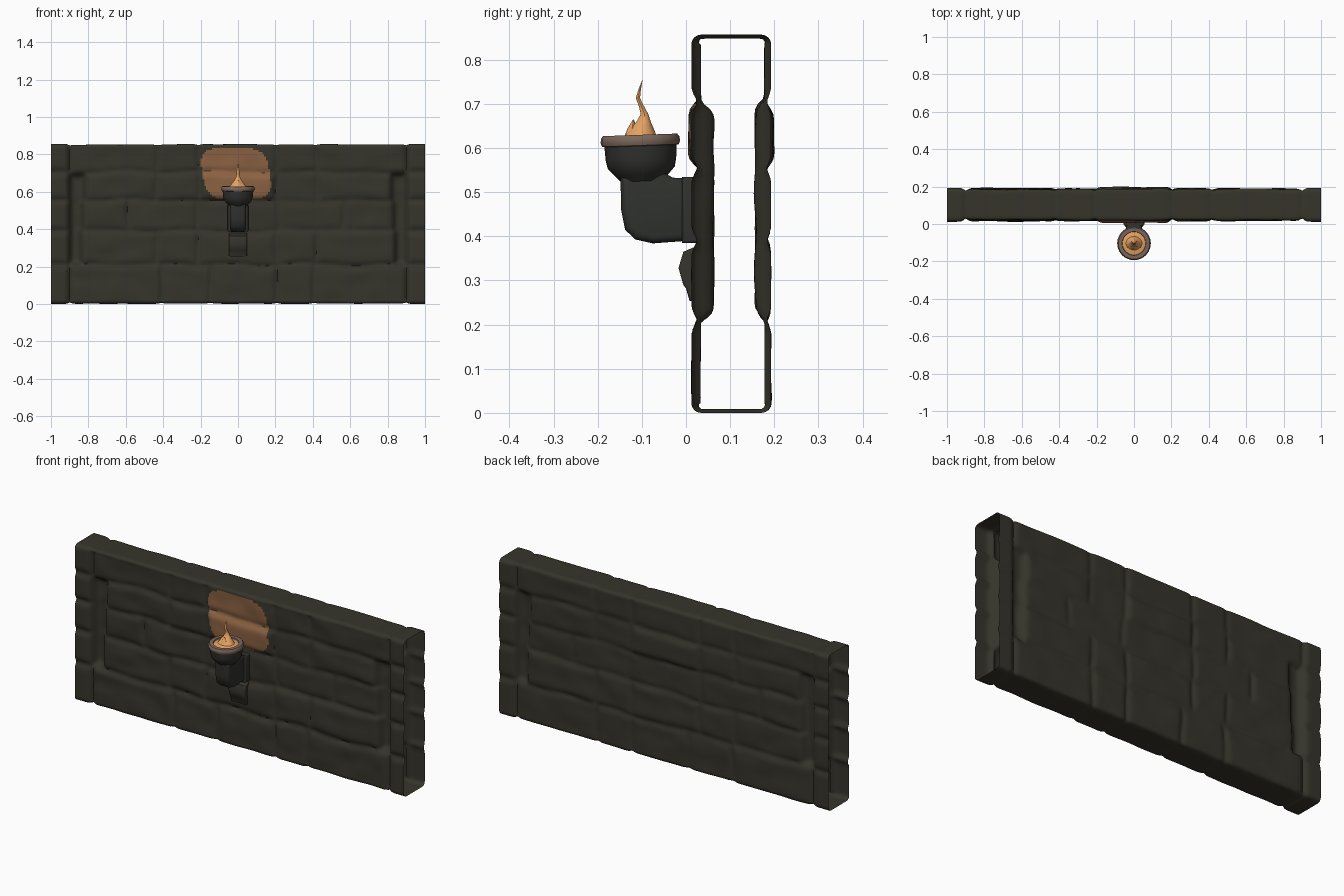
import bpy, bmesh, math, random
from mathutils import Vector, Matrix, noise

if "Cube" in bpy.data.objects:
    bpy.data.objects.remove(bpy.data.objects["Cube"])

random.seed(4)


def material(name, rgb):
    m = bpy.data.materials.new(name)
    m.diffuse_color = (*rgb, 1)
    m.use_nodes = True
    m.node_tree.nodes["Principled BSDF"].inputs["Base Color"].default_value = m.diffuse_color
    return m


STONE = material("dark_stone", (0.036, 0.034, 0.024))
GLOW = material("warm_brown_stain", (0.255, 0.120, 0.054))
METAL = material("charcoal_metal", (0.030, 0.032, 0.027))
RIM = material("grey_brown_rim", (0.195, 0.135, 0.102))
FLAME = material("flame_orange", (0.82, 0.38, 0.13))


def finish(name, bm, mats, angle=40):
    me = bpy.data.meshes.new(name)
    bm.to_mesh(me)
    bm.free()
    ob = bpy.data.objects.new(name, me)
    bpy.context.collection.objects.link(ob)
    for m in mats:
        me.materials.append(m)
    bpy.ops.object.select_all(action='DESELECT')
    ob.select_set(True)
    bpy.context.view_layer.objects.active = ob
    bpy.ops.object.shade_smooth_by_angle(angle=math.radians(angle))
    return ob


def loft(name, rings, mat, sides=24, cap=True, tilt=0):
    """Stacked ellipses: each ring is (y, z, rx, ry)."""
    bm = bmesh.new()
    loops = []
    for y, z, rx, ry in rings:
        loops.append([bm.verts.new((rx * math.cos(a), y + ry * math.sin(a), z))
                      for a in (2 * math.pi * k / sides for k in range(sides))])
    for lo, hi in zip(loops, loops[1:]):
        for k in range(sides):
            n = (k + 1) % sides
            bm.faces.new((lo[k], lo[n], hi[n], hi[k]))
    if cap:
        bm.faces.new(loops[0][::-1])
        bm.faces.new(loops[-1])
    c = Vector((0, -0.103, 0.6))
    bmesh.ops.rotate(bm, verts=bm.verts, cent=c, matrix=Matrix.Rotation(tilt, 3, 'X'))
    return finish(name, bm, [mat])


def side_profile(name, pts, half, mat, bevel):
    """Extrude a (y, z) outline across x and round its edges."""
    bm = bmesh.new()
    a = [bm.verts.new((-half, y, z)) for y, z in pts]
    b = [bm.verts.new((half, y, z)) for y, z in pts]
    bm.faces.new(a)
    bm.faces.new(b[::-1])
    for k in range(len(pts)):
        n = (k + 1) % len(pts)
        bm.faces.new((a[n], a[k], b[k], b[n]))
    bmesh.ops.recalc_face_normals(bm, faces=bm.faces)
    rim = [e for e in bm.edges if abs(e.verts[0].co.x - e.verts[1].co.x) < 1e-6]
    bmesh.ops.bevel(bm, geom=rim, offset=bevel, segments=3, profile=0.5, affect='EDGES')
    return finish(name, bm, [mat])


# Stone courses: heights and vertical joints of each row, bottom to top
ROW_Z = [-0.5, 0.21, 0.39, 0.555, 0.705, 1.4]
JOINTS = [
    [-1.5, -0.9, -0.41, -0.14, 0.2, 0.41, 0.9, 1.5],
    [-1.5, -0.9, -0.84, -0.43, -0.21, 0.2, 0.42, 0.84, 0.9, 1.5],
    [-1.5, -0.9, -0.83, -0.58, -0.22, 0.22, 0.56, 0.83, 0.9, 1.5],
    [-1.5, -0.9, -0.82, -0.43, -0.21, 0.21, 0.42, 0.82, 0.9, 1.5],
    [-1.5, -0.9, -0.43, -0.21, 0.21, 0.42, 0.9, 1.5]]
BASE = [[random.uniform(0.002, 0.014) for _ in row] for row in JOINTS]
GROOVE = 0.027


def depth(x, z, seed):
    """How far the stone surface sits behind the wall's outer face."""
    wob = noise.noise(Vector((x * 4, z * 4, seed)))
    zz = z + 0.02 * wob * (abs(x) < 0.9)
    xx = x + 0.015 * noise.noise(Vector((x * 3, z * 5, seed + 9))) * (abs(x) < 0.8)
    r = next(k for k in range(5) if zz < ROW_Z[k + 1])
    row = JOINTS[r]
    c = next(k for k in range(len(row) - 1) if xx < row[k + 1])
    dx = min(xx - row[c], row[c + 1] - xx)
    dz = min(zz - ROW_Z[r], ROW_Z[r + 1] - zz)
    base = BASE[r][c]
    if abs(xx) > 0.9:
        base = 0.0
    elif 0 < r < 4 and abs(xx) > 0.815 and row[c + 1] - row[c] < 0.1:
        base = 0.052                                  # sunken strip beside end piers
        dz = min(zz - ROW_Z[1], ROW_Z[4] - zz)
    elif r == 3 and abs(xx) < 0.21:
        base = -0.006                                 # proud block behind the flame
    s = min(1.0, max(0.0, min(dx, dz)) / 0.036)
    rnd = math.sqrt(1 - (1 - s) ** 2)
    bump = 0.007 * noise.noise(Vector((x * 7, z * 11, seed + 3))) if abs(x) < 0.9 else 0
    return GROOVE + (base + bump - GROOVE) * rnd


def wall_outline():
    """Rounded rectangle in y-z as (y, z, normal y, normal z)."""
    y0, y1, z0, z1, r = 0.012, 0.193, 0.0, 0.857, 0.022
    corners = [(y0 + r, z0 + r, 270), (y0 + r, z1 - r, 180),
               (y1 - r, z1 - r, 90), (y1 - r, z0 + r, 0)]
    arcs = []
    for cy, cz, a0 in corners:
        arc = []
        for k in range(5):
            a = math.radians(a0 - 22.5 * k)
            arc.append((cy + r * math.cos(a), cz + r * math.sin(a), math.cos(a), math.sin(a)))
        arcs.append(arc)
    pts = []
    for k, arc in enumerate(arcs):
        nxt = arcs[(k + 1) % 4][0]
        n = 72 if k % 2 == 0 else 10
        pts += arc
        for j in range(1, n):
            pts.append(tuple(p + (q - p) * j / n for p, q in zip(arc[-1], nxt)))
    return pts


# Hollow stone wall, open at both ends
outline = wall_outline()
NX, NP = 200, len(outline)
grid = []
for i in range(NX + 1):
    x = -1 + 2 * i / NX
    col = []
    for y, z, ny, nz in outline:
        k = abs(ny) * (1.0 if ny < 0 else 0.72) + abs(nz) * 0.4
        k /= abs(ny) + abs(nz)
        col.append(k * depth(x, z, 0.0 if ny < 0.01 else 20.0))
    grid.append(col)
for _ in range(1):                                    # soften the carved steps
    grid = [[(2 * grid[i][j] + grid[max(i - 1, 0)][j] + grid[min(i + 1, NX)][j]
              + grid[i][j - 1] + grid[i][(j + 1) % NP]) / 6
             for j in range(NP)] for i in range(NX + 1)]
bm = bmesh.new()
vs = [[bm.verts.new((-1 + 2 * i / NX, p[0] - p[2] * d, max(0, p[1] - p[3] * d)))
       for p, d in zip(outline, grid[i])] for i in range(NX + 1)]
for i in range(NX):
    for j in range(NP):
        n = (j + 1) % NP
        f = bm.faces.new((vs[i][j], vs[i + 1][j], vs[i + 1][n], vs[i][n]))
        c = f.calc_center_median()
        # warm stain on the front above the lamp
        u = (c.x + 0.01 + 0.15 * (c.z - 0.695)) / 0.18
        w = (c.z - 0.697) / 0.14
        f.material_index = int(c.y < 0.09 and abs(u) ** 3.5 + abs(w) ** 3.5 < 1)
finish("stone_wall", bm, [STONE, GLOW], 60)

# Wall bracket: elbow and mounting plate
side_profile("bracket_elbow",
             [(-0.149, 0.56), (-0.147, 0.46), (-0.138, 0.415), (-0.115, 0.393), (-0.075, 0.384),
              (0.03, 0.392), (0.03, 0.53), (-0.03, 0.533), (-0.05, 0.545), (-0.055, 0.56)],
             0.043, METAL, 0.018)
side_profile("mounting_plate", [(-0.009, 0.385), (0.04, 0.385), (0.04, 0.535), (-0.009, 0.535)],
             0.055, METAL, 0.008)

# Cup and its rim
Y = -0.103
TILT = math.radians(2)
loft("lamp_cup", [(Y, z, r, r) for z, r in
                  [(0.525, 0.048), (0.54, 0.062), (0.556, 0.076), (0.575, 0.080), (0.608, 0.082)]],
     METAL, tilt=TILT)
loft("cup_rim", [(Y, z, r, r) for z, r in
                 [(0.604, 0.078), (0.606, 0.087), (0.614, 0.090), (0.624, 0.089), (0.630, 0.084),
                  (0.630, 0.064), (0.618, 0.060)]], RIM, cap=False, tilt=TILT)

# Embers and flame tongues
loft("embers", [(Y, 0.61, 0.064, 0.064), (Y, 0.624, 0.062, 0.062), (Y, 0.629, 0.045, 0.04)],
     FLAME, tilt=TILT)
loft("main_flame", [(-0.104, 0.62, 0.052, 0.042), (-0.100, 0.640, 0.036, 0.030),
                    (-0.096, 0.660, 0.021, 0.017), (-0.094, 0.677, 0.012, 0.009),
                    (-0.101, 0.695, 0.008, 0.006), (-0.109, 0.713, 0.007, 0.005),
                    (-0.105, 0.733, 0.004, 0.003), (-0.099, 0.754, 0.0005, 0.0005)], FLAME, 10)
loft("small_flame", [(-0.122, 0.62, 0.03, 0.02), (-0.122, 0.645, 0.015, 0.01),
                     (-0.119, 0.665, 0.001, 0.001)], FLAME, 8)

# Small stone ledge under the bracket
side_profile("stone_ledge", [(0.04, 0.252), (0.008, 0.254), (0.0, 0.282), (-0.006, 0.290),
                             (-0.017, 0.328), (-0.006, 0.365), (0.04, 0.385)],
             0.048, STONE, 0.006)
